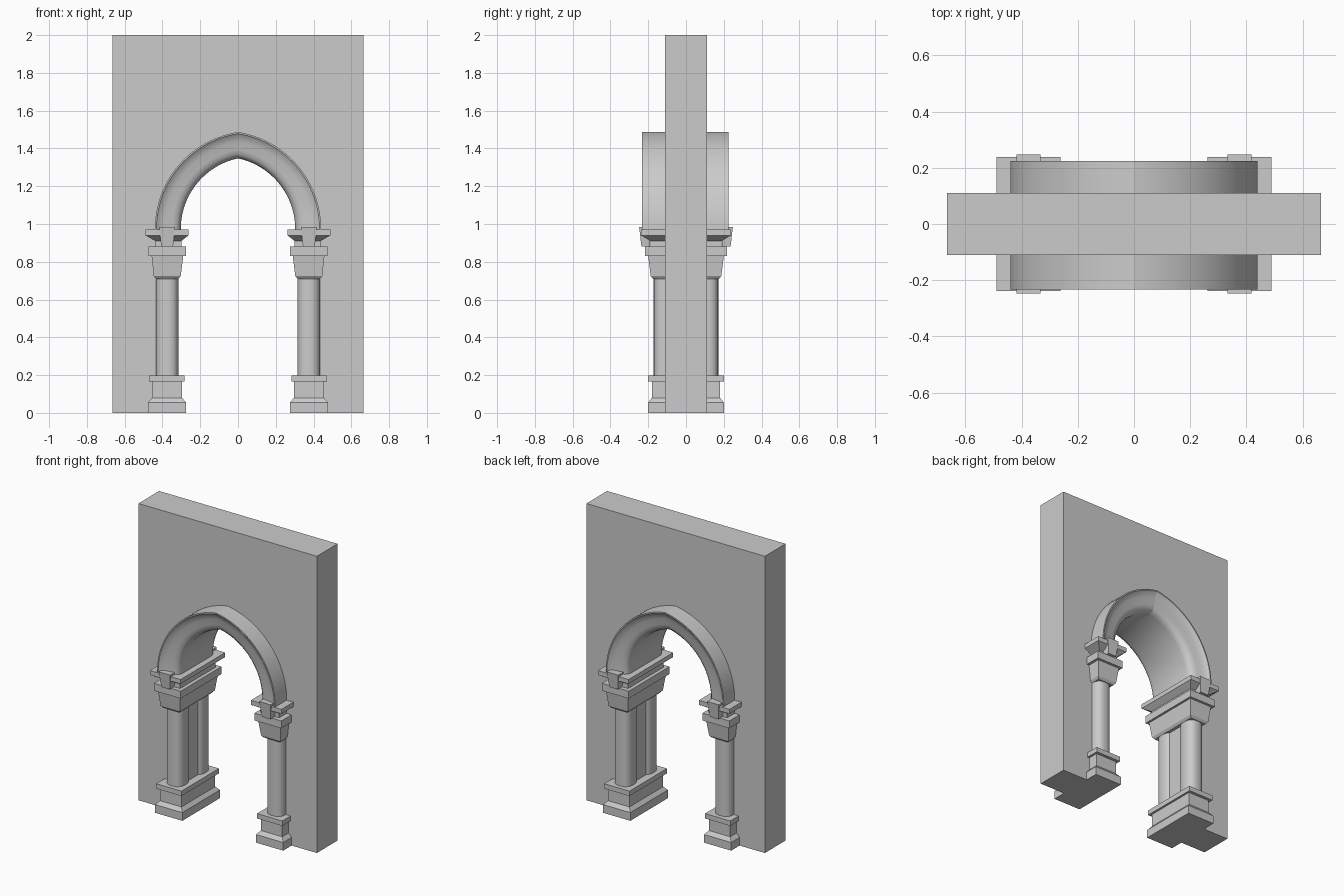
import bpy, bmesh, math

cube = bpy.data.objects.get("Cube")
if cube:
    bpy.data.objects.remove(cube, do_unlink=True)

stone = bpy.data.materials.new("grey_stone")
stone.diffuse_color = (0.6, 0.6, 0.6, 1)
stone.use_nodes = True
stone.node_tree.nodes["Principled BSDF"].inputs["Base Color"].default_value = (0.6, 0.6, 0.6, 1)

SPRING = 0.973   # height where the arch starts to curve
SHIFT = 0.08     # distance of each arc centre past the middle
STEPS = 24


def finish(name, bm, smooth=False):
    bmesh.ops.recalc_face_normals(bm, faces=bm.faces)
    mesh = bpy.data.meshes.new(name)
    bm.to_mesh(mesh)
    bm.free()
    obj = bpy.data.objects.new(name, mesh)
    bpy.context.collection.objects.link(obj)
    mesh.materials.append(stone)
    if smooth:
        bpy.ops.object.select_all(action='DESELECT')
        obj.select_set(True)
        bpy.context.view_layer.objects.active = obj
        bpy.ops.object.shade_smooth_by_angle(angle=math.radians(35))
    return obj


def loft(name, rings, smooth=False):
    """Skin a stack of closed rings and cap both ends."""
    bm = bmesh.new()
    rows = [[bm.verts.new(p) for p in ring] for ring in rings]
    n = len(rows[0])
    for a, b in zip(rows, rows[1:]):
        for i in range(n):
            j = (i + 1) % n
            bm.faces.new((a[i], a[j], b[j], b[i]))
    bm.faces.new(rows[0])
    bm.faces.new(rows[-1])
    return finish(name, bm, smooth)


def arc_point(radius, f):
    """Point on the right half of a pointed arch, f from spring to apex."""
    t = f * math.acos(SHIFT / radius)
    return radius * math.cos(t) - SHIFT, SPRING + radius * math.sin(t)


# Wall with a pointed opening
half = [(0.335, 0)] + [arc_point(0.415, i / STEPS) for i in range(STEPS + 1)]
outline = [(0.665, 0), (0.665, 2), (-0.665, 2), (-0.665, 0)]
outline += [(-x, z) for x, z in half] + half[-2::-1]
bm = bmesh.new()
face = bm.faces.new([bm.verts.new((x, -0.11, z)) for x, z in outline])
ext = bmesh.ops.extrude_face_region(bm, geom=[face])
bmesh.ops.translate(bm, vec=(0, 0.22, 0),
                    verts=[v for v in ext["geom"] if isinstance(v, bmesh.types.BMVert)])
finish("wall", bm)

# Moulded arch: section of radius and depth swept along each half
front = [(0.52, 0.23), (0.512, 0.23), (0.5, 0.22), (0.47, 0.208),
         (0.43, 0.203), (0.405, 0.195), (0.39, 0.18), (0.383, 0.155)]
section = [(r, -y - 0.003) for r, y in front] + [(r, y - 0.005) for r, y in front[::-1]]
for side, word in ((-1, "right"), (1, "left")):
    rings = [[(side * (r - SHIFT), y, 0.95) for r, y in section]]
    for i in range(STEPS + 1):
        ring = []
        for r, y in section:
            x, z = arc_point(r, i / STEPS)
            ring.append((side * x, y, z))
        rings.append(ring)
    loft(word + "_arch", rings, True)


def stack(name, side, levels):
    """Rectangular moulding; each level is height, inner x, outer x, half depth."""
    loft(name, [[(side * a, -d, z), (side * b, -d, z), (side * b, d, z), (side * a, d, z)]
                for z, a, b, d in levels])


def column_ring(cx, cy, z, grow=0.0):
    """Rounded-square column outline."""
    ring = []
    for i in range(32):
        t = math.tau * i / 32
        c, s = math.cos(t), math.sin(t)
        ring.append((cx + (0.06 + grow) * math.copysign(abs(c) ** 0.8, c),
                     cy + (0.064 + grow) * math.copysign(abs(s) ** 0.8, s), z))
    return ring


base = [(0, 0.275, 0.477, 0.2), (0.055, 0.275, 0.477, 0.2), (0.08, 0.296, 0.455, 0.18),
        (0.165, 0.296, 0.455, 0.18), (0.165, 0.282, 0.47, 0.2), (0.198, 0.282, 0.47, 0.2)]
capital = [(0.71, 0.315, 0.435, 0.175), (0.725, 0.303, 0.446, 0.187), (0.83, 0.29, 0.457, 0.2),
           (0.83, 0.275, 0.475, 0.217), (0.88, 0.275, 0.475, 0.217),
           (0.88, 0.3, 0.438, 0.188), (0.91, 0.3, 0.438, 0.188),
           (0.94, 0.262, 0.49, 0.238), (0.97, 0.262, 0.49, 0.238)]

for side, word in ((-1, "right"), (1, "left")):
    stack(word + "_base", side, base)
    stack(word + "_capital", side, capital)
    for dirn, end in ((-1, "front"), (1, "back")):
        cx, cy = side * 0.375, dirn * 0.107
        loft(f"{word}_{end}_column", [column_ring(cx, cy, 0.19), column_ring(cx, cy, 0.72)], True)
        # Tapered block set against the capital
        rings = []
        for z, w, d in ((0.88, 0.031, 0.236), (0.985, 0.043, 0.248)):
            rings.append([(cx - w, dirn * 0.19, z), (cx + w, dirn * 0.19, z),
                          (cx + w, dirn * d, z), (cx - w, dirn * d, z)])
        loft(f"{word}_{end}_capital_block", rings)
